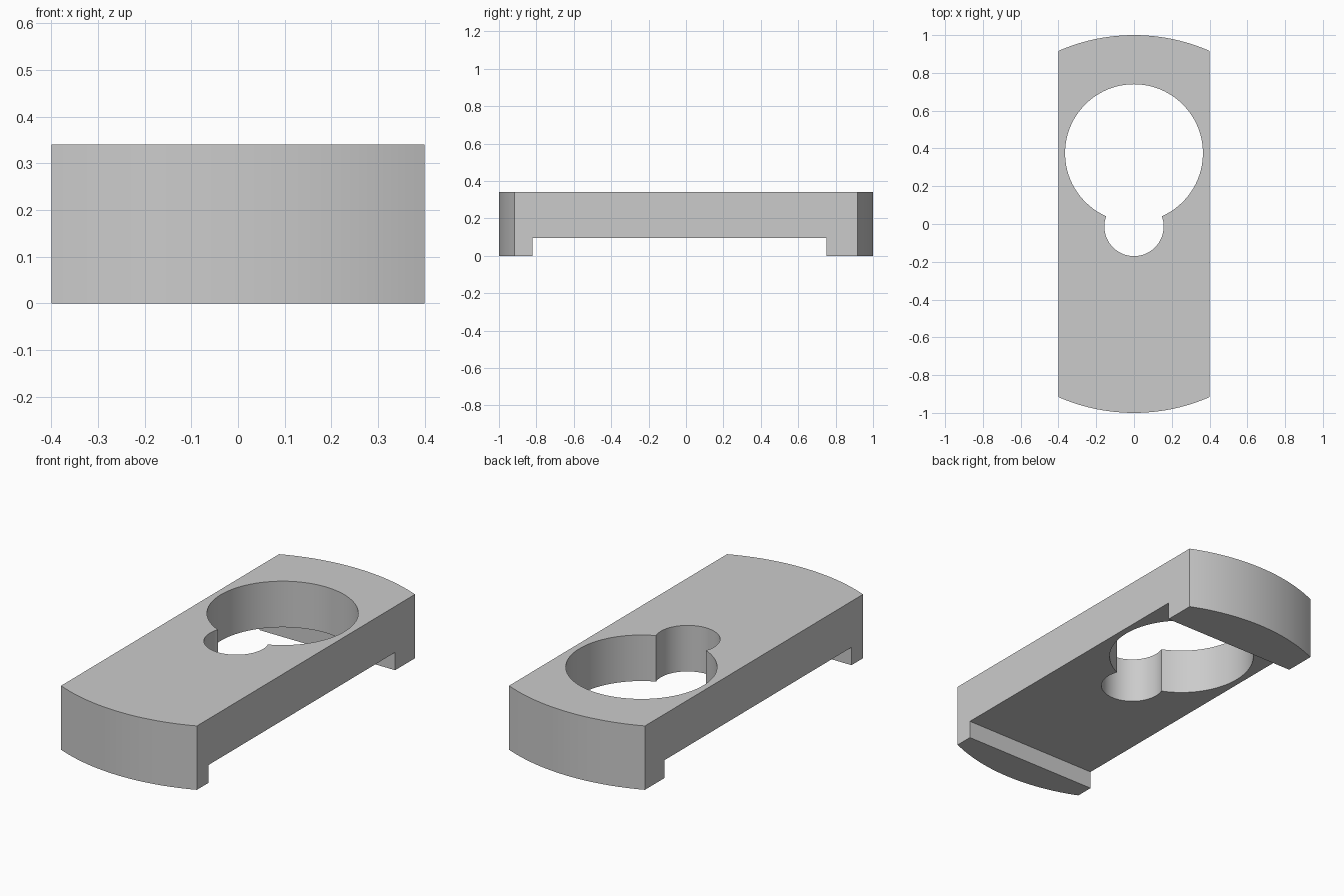
import bpy, bmesh
from math import sin, cos, acos, asin, pi, radians, sqrt

HEIGHT, HALF_WIDTH = 0.34, 0.4

old = bpy.data.objects.get("Cube")
if old:
    bpy.data.objects.remove(old, do_unlink=True)

grey = bpy.data.materials.new("plain grey")
grey.use_nodes = True
colour = (0.6, 0.6, 0.6, 1)
grey.diffuse_color = colour
grey.node_tree.nodes["Principled BSDF"].inputs["Base Color"].default_value = colour


def arc(cy, r, start, end, steps):
    """Points along an arc centred on x = 0."""
    angles = [start + (end - start) * i / steps for i in range(steps + 1)]
    return [(r * cos(a), cy + r * sin(a)) for a in angles]


def prism(name, outline, bottom, top):
    """Extrude a flat outline upwards into a solid object."""
    bm = bmesh.new()
    face = bm.faces.new([bm.verts.new((x, y, bottom)) for x, y in outline])
    ext = bmesh.ops.extrude_face_region(bm, geom=[face])
    verts = [g for g in ext["geom"] if isinstance(g, bmesh.types.BMVert)]
    bmesh.ops.translate(bm, vec=(0, 0, top - bottom), verts=verts)
    bmesh.ops.recalc_face_normals(bm, faces=bm.faces)
    mesh = bpy.data.meshes.new(name)
    bm.to_mesh(mesh)
    bm.free()
    mesh.materials.append(grey)
    obj = bpy.data.objects.new(name, mesh)
    bpy.context.collection.objects.link(obj)
    return obj


# Plate: straight sides, both ends rounded on one large circle
corner = acos(HALF_WIDTH)
outline = arc(0, 1, corner, pi - corner, 24) + arc(0, 1, pi + corner, 2 * pi - corner, 24)
plate = prism("plate", outline, 0, HEIGHT)

# Keyhole: a large and a small circle joined where they cross
big_y, big_r, small_y, small_r = 0.375, 0.365, -0.013, 0.157
gap = big_y - small_y
drop = (gap**2 + big_r**2 - small_r**2) / (2 * gap)
neck = sqrt(big_r**2 - drop**2)
a_big = -asin(drop / big_r)
a_small = asin((gap - drop) / small_r)
keyhole = arc(big_y, big_r, a_big, pi - a_big, 72)
keyhole += arc(small_y, small_r, pi - a_small, 2 * pi + a_small, 48)[1:-1]
hole_cutter = prism("keyhole_cutter", keyhole, -0.1, HEIGHT + 0.1)

# Recess across the underside, leaving a foot at each end
recess = [(-0.6, -0.82), (0.6, -0.82), (0.6, 0.75), (-0.6, 0.75)]
recess_cutter = prism("recess_cutter", recess, -0.1, 0.095)

for cutter in (recess_cutter, hole_cutter):
    cutter.hide_render = True
    cutter.hide_set(True)
    mod = plate.modifiers.new(cutter.name, "BOOLEAN")
    mod.operation = "DIFFERENCE"
    mod.solver = "EXACT"
    mod.object = cutter

# Apply the cuts, then smooth the curved walls and keep the edges sharp
bpy.ops.object.select_all(action="DESELECT")
plate.select_set(True)
bpy.context.view_layer.objects.active = plate
for mod in list(plate.modifiers):
    bpy.ops.object.modifier_apply(modifier=mod.name)
for cutter in (recess_cutter, hole_cutter):
    bpy.data.objects.remove(cutter, do_unlink=True)
bpy.ops.object.shade_smooth_by_angle(angle=radians(20))
